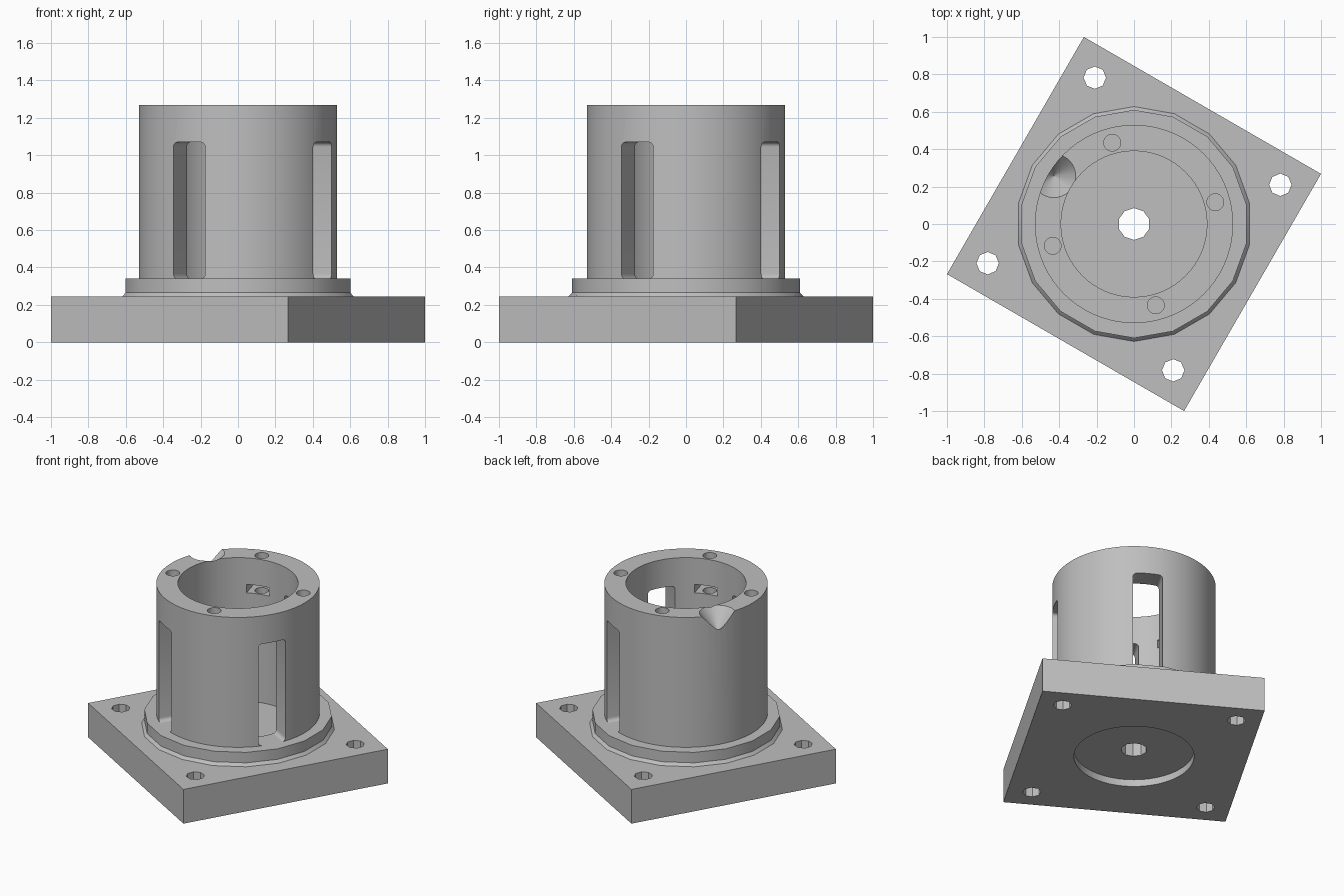
import bpy
import bmesh
from math import radians, cos, sin
from mathutils import Matrix

if "Cube" in bpy.data.objects:
    bpy.data.objects.remove(bpy.data.objects["Cube"], do_unlink=True)

grey = bpy.data.materials.new("plain grey")
grey.use_nodes = True
colour = (0.52, 0.52, 0.52, 1)
grey.diffuse_color = colour
grey.node_tree.nodes["Principled BSDF"].inputs["Base Color"].default_value = colour

# Shared heights and radii
PLATE_TOP, COLLAR_TOP, TOP = 0.245, 0.34, 1.27
BORE, WALL = 0.39, 0.53


def finish(name, bm):
    bmesh.ops.recalc_face_normals(bm, faces=bm.faces)
    mesh = bpy.data.meshes.new(name)
    bm.to_mesh(mesh)
    bm.free()
    mesh.materials.append(grey)
    obj = bpy.data.objects.new(name, mesh)
    bpy.context.collection.objects.link(obj)
    return obj


def cylinder(name, r, z0, z1, sides=72, dist=0, angle=0, r_low=None):
    """Upright cylinder or cone whose axis sits at a polar position."""
    a = radians(angle)
    bm = bmesh.new()
    bmesh.ops.create_cone(
        bm, cap_ends=True, segments=sides, depth=z1 - z0,
        radius1=r if r_low is None else r_low, radius2=r,
        matrix=Matrix.Translation((dist * cos(a), dist * sin(a), (z0 + z1) / 2)))
    return finish(name, bm)


def box(name, r0, r1, width, z0, z1, angle, bevel=0):
    """Box reaching outward from r0 to r1 at an angle, with rounded radial edges."""
    bm = bmesh.new()
    bmesh.ops.create_cube(bm, size=1)
    bmesh.ops.scale(bm, vec=(r1 - r0, width, z1 - z0), verts=bm.verts)
    if bevel:
        edges = [e for e in bm.edges
                 if abs(e.verts[0].co.x - e.verts[1].co.x) > 0.01]
        bmesh.ops.bevel(bm, geom=edges, offset=bevel, segments=4,
                        profile=0.5, affect='EDGES')
    bmesh.ops.translate(bm, vec=((r0 + r1) / 2, 0, (z0 + z1) / 2), verts=bm.verts)
    bmesh.ops.rotate(bm, cent=(0, 0, 0), verts=bm.verts,
                     matrix=Matrix.Rotation(radians(angle), 3, 'Z'))
    return finish(name, bm)


def cut(obj, cutters):
    bpy.context.view_layer.objects.active = obj
    for cutter in cutters:
        cutter.hide_render = True
        mod = obj.modifiers.new("cut", 'BOOLEAN')
        mod.operation, mod.solver, mod.object = 'DIFFERENCE', 'EXACT', cutter
        bpy.ops.object.modifier_apply(modifier=mod.name)
        bpy.data.objects.remove(cutter, do_unlink=True)


def smooth(obj):
    bpy.ops.object.select_all(action='DESELECT')
    obj.select_set(True)
    bpy.context.view_layer.objects.active = obj
    bpy.ops.object.shade_smooth_by_angle(angle=radians(30))


quarters = [15 + 90 * i for i in range(4)]

# Square mounting plate with corner holes, centre hole and underside recess
base_plate = box("base_plate", -0.732, 0.732, 1.464, 0, PLATE_TOP, -30)
cut(base_plate,
    [cylinder("recess_cutter", BORE, -0.1, 0.05),
     cylinder("centre_cutter", 0.085, -0.2, 0.5, 10)]
    + [cylinder("bolt_cutter", 0.06, -0.1, 0.5, 8, 0.81, a) for a in quarters])

# Coarse collar with a small flared foot
collar = cylinder("collar", 0.61, PLATE_TOP, COLLAR_TOP, 18)
cut(collar, [cylinder("collar_bore_cutter", BORE, 0, 0.6)])
flare = cylinder("collar_foot", 0.61, PLATE_TOP, PLATE_TOP + 0.02, 18, r_low=0.628)
cut(flare, [cylinder("foot_bore_cutter", 0.5, 0, 0.6)])

# Tubular housing with three tall windows
housing = cylinder("housing", WALL, COLLAR_TOP, TOP)
cutters = [cylinder("bore_cutter", BORE, 0, 2)]
cutters += [box("window_cutter", 0.25, 0.7, 0.195, COLLAR_TOP, 1.07, a, 0.025)
            for a in (60, 240, 330)]
# Screw holes in the rim, each with a nut pocket open to the bore
for a in quarters:
    cutters.append(cylinder("screw_cutter", 0.045, 0.9, 1.4, 24, 0.45, a))
    cutters.append(box("nut_cutter", 0.3, 0.51, 0.16, 1.02, 1.08, a))
# Conical notch in the rim
cutters.append(cylinder("notch_cutter", 0.125, TOP - 0.14, TOP + 0.01, 32, 0.5, 149, 0.001))
cut(housing, cutters)

for part in (base_plate, collar, flare, housing):
    smooth(part)
